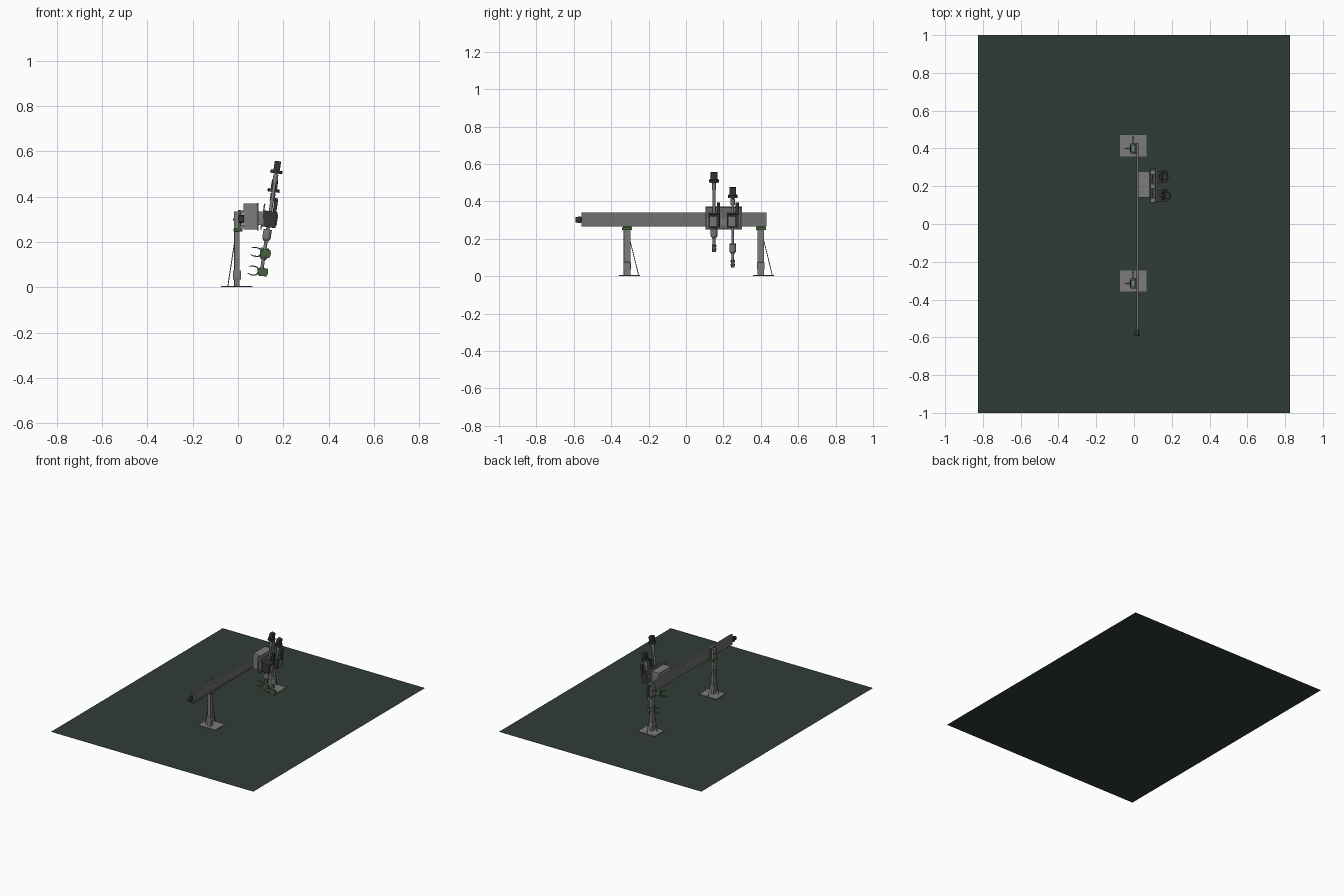
import bpy, bmesh
from math import radians
from mathutils import Matrix, Vector

if "Cube" in bpy.data.objects:
    bpy.data.objects.remove(bpy.data.objects["Cube"])


def material(name, rgb):
    m = bpy.data.materials.new(name)
    m.diffuse_color = (*rgb, 1)
    m.use_nodes = True
    m.node_tree.nodes["Principled BSDF"].inputs["Base Color"].default_value = m.diffuse_color
    return m


FLOOR = material("floor_green", (0.03, 0.045, 0.037))
DARK = material("motor_black", (0.035, 0.037, 0.037))
GREEN = material("bracket_green", (0.06, 0.12, 0.05))
RAIL = material("rail_grey", (0.16, 0.16, 0.17))
STEEL = material("steel_grey", (0.2, 0.2, 0.2))
ID = Matrix.Identity(4)


def finish(name, bm, mat, frame=ID, bevel=0):
    me = bpy.data.meshes.new(name)
    bm.to_mesh(me)
    bm.free()
    ob = bpy.data.objects.new(name, me)
    bpy.context.collection.objects.link(ob)
    ob.matrix_world = frame
    me.materials.append(mat)
    if bevel:
        b = ob.modifiers.new("bevel", 'BEVEL')
        b.width, b.segments = bevel, 2
    return ob


def box(name, x, y, z, mat, frame=ID, bevel=0):
    bm = bmesh.new()
    mid = Vector([(a + b) / 2 for a, b in (x, y, z)])
    size = [b - a for a, b in (x, y, z)]
    bmesh.ops.create_cube(bm, size=1, matrix=Matrix.Translation(mid) @ Matrix.Diagonal((*size, 1)))
    return finish(name, bm, mat, frame, bevel)


def rod(name, a, b, r, mat, frame=ID, sides=20, r2=None):
    a, b = Vector(a), Vector(b)
    bm = bmesh.new()
    m = Matrix.Translation((a + b) / 2) @ (b - a).to_track_quat('Z', 'Y').to_matrix().to_4x4()
    bmesh.ops.create_cone(bm, cap_ends=True, segments=sides, radius1=r,
                          radius2=r if r2 is None else r2, depth=(b - a).length, matrix=m)
    for f in bm.faces:
        f.smooth = len(f.verts) == 4
    for e in bm.edges:
        e.smooth = all(f.smooth for f in e.link_faces)
    return finish(name, bm, mat, frame)


def plate(name, pts, half, mat, frame=ID):
    """Outline in local x-z, extruded both ways along y."""
    bm = bmesh.new()
    f = bm.faces.new([bm.verts.new((x, -half, z)) for x, z in pts])
    new = bmesh.ops.extrude_face_region(bm, geom=[f])["geom"]
    bmesh.ops.translate(bm, verts=[v for v in new if isinstance(v, bmesh.types.BMVert)],
                        vec=(0, 2 * half, 0))
    bmesh.ops.recalc_face_normals(bm, faces=bm.faces)
    return finish(name, bm, mat, frame)


# floor sheet
bm = bmesh.new()
bmesh.ops.create_grid(bm, x_segments=1, y_segments=1, size=1, matrix=Matrix.Diagonal((0.825, 1, 1, 1)))
finish("floor", bm, FLOOR)

# posts with base plate, collar, braces and rail bracket
for tag, y in (("front", -0.315), ("back", 0.40)):
    f = Matrix.Translation((-0.005, y, 0))
    box(tag + "_base_plate", (-0.07, 0.07), (-0.042, 0.07), (0.001, 0.006), STEEL, f)
    box(tag + "_post", (-0.012, 0.012), (-0.018, 0.018), (0.005, 0.25), STEEL, f, 0.002)
    box(tag + "_post_collar", (-0.017, 0.019), (-0.02, 0.02), (0.035, 0.075), STEEL, f, 0.002)
    rod(tag + "_side_brace", (-0.010, 0, 0.20), (-0.04, 0, 0.004), 0.002, STEEL, f, 8)
    rod(tag + "_rear_brace", (0, 0.016, 0.19), (0, 0.062, 0.004), 0.002, STEEL, f, 8)
    box(tag + "_bracket_foot", (-0.014, 0.025), (-0.026, 0.027), (0.247, 0.262), GREEN, f, 0.002)
    box(tag + "_bracket_upright", (0.004, 0.016), (-0.022, 0.024), (0.26, 0.342), GREEN, f)
    box(tag + "_post_head", (-0.012, 0.006), (-0.018, 0.018), (0.26, 0.335), STEEL, f)
    for s in (-1, 1):
        rod(tag + "_bracket_bolt", (-0.018, s * 0.01, 0.30), (0.006, s * 0.01, 0.30), 0.004, DARK, f, 6)

# long rail with lips and end motor
box("rail", (0.012, 0.02), (-0.56, 0.43), (0.265, 0.34), RAIL)
for z in (0.265, 0.330):
    box("rail_lip", (0.018, 0.025), (-0.56, 0.43), (z, z + 0.01), RAIL)
box("rail_end_motor", (0.002, 0.026), (-0.578, -0.56), (0.285, 0.32), DARK, ID, 0.003)
rod("rail_motor_cap", (0.014, -0.592, 0.302), (0.014, -0.577, 0.302), 0.014, DARK)

# sliding carriage and tool plate
box("carriage", (0.024, 0.084), (0.14, 0.28), (0.255, 0.37), STEEL, ID, 0.003)
box("carriage_plate", (0.084, 0.091), (0.105, 0.30), (0.25, 0.372), STEEL)

# two tilted arms, identical except for their travel along the axis
FINGER = [(-0.012, 0.008), (-0.026, 0.020), (-0.046, 0.022), (-0.064, 0.017),
          (-0.064, 0.014), (-0.046, 0.0175), (-0.030, 0.0155), (-0.012, 0.001)]
TILT = Matrix.Rotation(radians(8.5), 4, 'Y')

plate("tilt_plate", [(-0.033, -0.05), (-0.027, -0.05), (-0.027, 0.065), (-0.033, 0.065)], 0.092, RAIL,
      Matrix.Translation((0.138, 0.202, 0.30)) @ TILT)
for y in (0.125, 0.2, 0.275):
    box("tilt_plate_spacer", (0.09, 0.112), (y - 0.012, y + 0.012), (0.275, 0.335), STEEL)

for tag, y, slide in (("near", 0.15, 0), ("far", 0.25, -0.083)):
    base = Matrix.Translation((0.138, y, 0.30)) @ TILT
    f = base @ Matrix.Translation((0, 0, slide))
    # fixed sleeve with drive motor
    box(tag + "_sleeve", (-0.030, 0.032), (-0.031, 0.031), (-0.035, 0.036), DARK, base, 0.003)
    box(tag + "_sleeve_cover", (0.031, 0.036), (-0.022, 0.012), (-0.025, 0.026), STEEL, base)
    box(tag + "_drive_motor", (0.010, 0.026), (0.015, 0.033), (0.03, 0.097), DARK, base, 0.002)
    # sliding shaft and top motor
    rod(tag + "_shaft", (0, 0, -0.15), (0, 0, 0.215), 0.0075, STEEL, f)
    rod(tag + "_shaft_coupling", (0, 0, 0.165), (0, 0, 0.20), 0.011, STEEL, f)
    rod(tag + "_motor_flange", (0, 0, 0.205), (0, 0, 0.219), 0.0265, DARK, f, 8)
    box(tag + "_top_motor", (-0.014, 0.014), (-0.018, 0.018), (0.218, 0.26), DARK, f, 0.003)
    # wrist
    rod(tag + "_wrist", (0, 0, -0.085), (0, 0, -0.045), 0.0185, STEEL, f)
    rod(tag + "_wrist_cone", (0, 0, -0.098), (0, 0, -0.085), 0.010, STEEL, f, 20, 0.0185)
    # gripper body and mirrored claw fingers
    g = f @ Matrix.Translation((0.004, 0, -0.151))
    plate(tag + "_gripper_body", [(-0.022, -0.012), (-0.012, -0.019), (0.022, -0.017), (0.026, 0),
                                  (0.022, 0.017), (-0.012, 0.019), (-0.022, 0.012)], 0.010, GREEN, g)
    for s, side in ((1, "upper"), (-1, "lower")):
        plate(f"{tag}_{side}_finger", [(x, s * z) for x, z in FINGER], 0.007, GREEN, g)
        rod(f"{tag}_{side}_finger_pin", (-0.016, -0.012, s * 0.009), (-0.016, 0.012, s * 0.009),
            0.004, DARK, g, 10)
